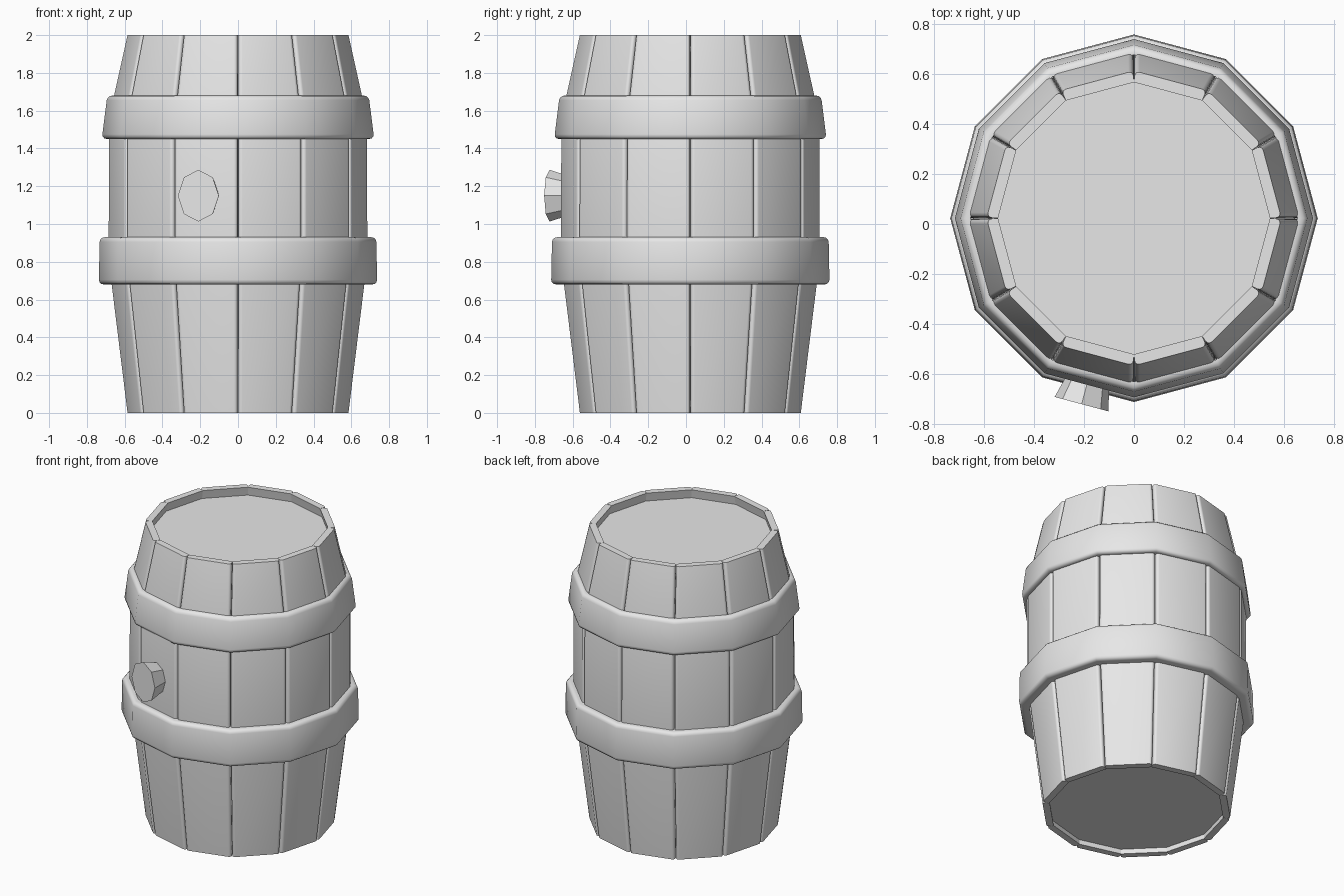
import bpy, bmesh, math
from mathutils import Matrix, Vector

SIDES = 12
AXIS = Vector((0, 0.023, 0))
STEP = 2 * math.pi / SIDES

cube = bpy.data.objects.get("Cube")
if cube:
    bpy.data.objects.remove(cube, do_unlink=True)

grey = bpy.data.materials.new("plain grey")
grey.use_nodes = True
grey.diffuse_color = (0.8, 0.8, 0.8, 1)
grey.node_tree.nodes["Principled BSDF"].inputs["Base Color"].default_value = grey.diffuse_color


def polar(radius, angle, z):
    return Vector((radius * math.cos(angle), radius * math.sin(angle), z))


def finish(name, bm, smooth_angle):
    bmesh.ops.recalc_face_normals(bm, faces=bm.faces)
    mesh = bpy.data.meshes.new(name)
    bm.to_mesh(mesh)
    bm.free()
    mesh.materials.append(grey)
    obj = bpy.data.objects.new(name, mesh)
    obj.location = AXIS
    bpy.context.collection.objects.link(obj)
    bpy.ops.object.select_all(action='DESELECT')
    obj.select_set(True)
    bpy.context.view_layer.objects.active = obj
    bpy.ops.object.shade_smooth_by_angle(angle=math.radians(smooth_angle))
    return obj


def skin(bm, rings, closed):
    """Join rings of vertices with quads, either looping round or capped."""
    pairs = list(zip(rings, rings[1:]))
    if closed:
        pairs.append((rings[-1], rings[0]))
    else:
        bm.faces.new(rings[0])
        bm.faces.new(rings[-1])
    for a, b in pairs:
        for i in range(len(a)):
            j = (i + 1) % len(a)
            bm.faces.new((a[i], a[j], b[j], b[i]))


# Staves: tapered planks with rounded long outer edges
STAVE_PROFILE = [(0, 0.59), (0.81, 0.69), (1.56, 0.688), (2, 0.59)]
THICKNESS = 0.045


def stave(index):
    bm = bmesh.new()
    mid = (index + 0.5) * STEP
    half, outer_half = STEP / 2, STEP / 2 - math.radians(0.35)
    rings = []
    for z, r in STAVE_PROFILE:
        corners = [(r - THICKNESS, -half), (r, -outer_half), (r, outer_half), (r - THICKNESS, half)]
        rings.append([bm.verts.new(polar(rad, mid + a, z)) for rad, a in corners])
    skin(bm, rings, False)
    long_edges = [bm.edges.get((a[k], b[k])) for a, b in zip(rings, rings[1:]) for k in (1, 2)]
    bmesh.ops.bevel(bm, geom=long_edges, offset=0.02, segments=3, profile=0.5, affect='EDGES')
    finish(f"stave_{index + 1}", bm, 35)


for n in range(SIDES):
    stave(n)


# Hoops: flared bands with rounded outer rims
def hoop(name, low, high, r_low, r_high):
    bm = bmesh.new()
    section = [(0.655, low), (r_low, low), (r_high, high), (0.655, high)]
    rings = [[bm.verts.new(polar(r, k * STEP, z)) for r, z in section] for k in range(SIDES)]
    skin(bm, rings, True)
    rims = [bm.edges.get((rings[k - 1][c], rings[k][c])) for k in range(SIDES) for c in (1, 2)]
    bmesh.ops.bevel(bm, geom=rims, offset=0.025, segments=3, profile=0.5, affect='EDGES')
    finish(name, bm, 40)


hoop("lower_hoop", 0.68, 0.93, 0.737, 0.732)
hoop("upper_hoop", 1.45, 1.68, 0.721, 0.692)


# Heads: flat discs set just inside both ends
def head(name, z, radius):
    bm = bmesh.new()
    bmesh.ops.create_cone(bm, cap_ends=True, segments=SIDES, radius1=radius, radius2=radius, depth=0.03,
                          matrix=Matrix.Translation((0, 0, z)) @ Matrix.Rotation(STEP, 4, 'Z'))
    finish(name, bm, 20)


head("bottom_head", 0.05, 0.56)
head("top_head", 1.925, 0.57)

# Bung: eight-sided tapered plug in one front stave
bm = bmesh.new()
face_angle = math.radians(255)
outward = polar(1, face_angle, 0)
sideways = polar(1, face_angle + math.pi / 2, 0)
rings = []
for distance, width, height in [(0.64, 0.078, 0.095), (0.774, 0.112, 0.137)]:
    centre = outward * distance + Vector((0, 0, 1.15)) - sideways * 0.01
    rings.append([bm.verts.new(centre + sideways * width * math.cos(k * math.pi / 4)
                               + Vector((0, 0, height * math.sin(k * math.pi / 4)))) for k in range(8)])
skin(bm, rings, False)
finish("bung", bm, 20)
